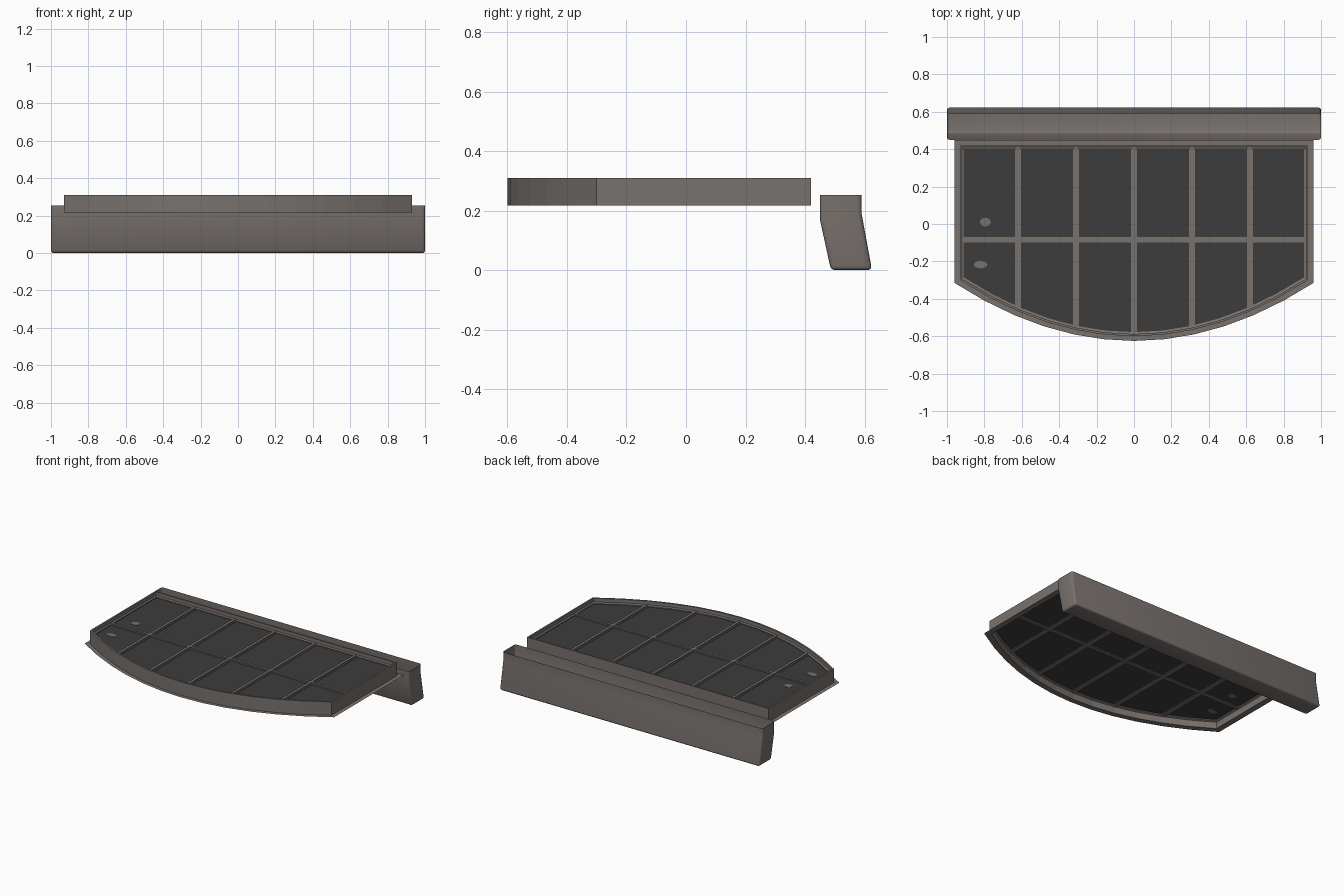
import bpy, bmesh, math

if "Cube" in bpy.data.objects:
    bpy.data.objects.remove(bpy.data.objects["Cube"])


def material(name, rgb):
    m = bpy.data.materials.new(name)
    m.diffuse_color = (*rgb, 1)
    m.use_nodes = True
    m.node_tree.nodes["Principled BSDF"].inputs["Base Color"].default_value = m.diffuse_color
    return m


METAL = material("warm grey metal", (0.19, 0.168, 0.155))
GLASS = material("dark glass", (0.046, 0.046, 0.046))


def finish(name, bm, mat, recalc=True):
    if recalc:
        bmesh.ops.recalc_face_normals(bm, faces=bm.faces)
    me = bpy.data.meshes.new(name)
    bm.to_mesh(me)
    bm.free()
    me.materials.append(mat)
    ob = bpy.data.objects.new(name, me)
    bpy.context.collection.objects.link(ob)
    return ob


def bow(x, w, side, tip):
    """y of the curved front edge at x"""
    return tip + (side - tip) * (x / w) ** 2


def outline(w, back, side, tip, n=12):
    pts = [(w, back), (-w, back)]
    for i in range(n + 1):
        x = -w + 2 * w * i / n
        pts.append((x, bow(x, w, side, tip)))
    return pts


OUTER = (0.96, 0.45, -0.315, -0.625)
WALL = (0.93, 0.42, -0.30, -0.60)
INNER = (0.919, 0.411, -0.293, -0.588)
LEDGE = (0.91, 0.402, -0.285, -0.578)


def loft(name, rings, mat, closed=False):
    """Bridge successive outlines (shape, z) into a band"""
    bm = bmesh.new()
    loops = [[bm.verts.new((x, y, z)) for x, y in outline(*s)] for s, z in rings]
    pairs = list(zip(loops, loops[1:]))
    if closed:
        pairs.append((loops[-1], loops[0]))
    for a, b in pairs:
        for i in range(len(a)):
            j = (i + 1) % len(a)
            bm.faces.new((a[i], a[j], b[j], b[i]))
    return finish(name, bm, mat)


def box(name, x0, x1, y0, y1, z0, z1, mat):
    bm = bmesh.new()
    bmesh.ops.create_cube(bm, size=1)
    for v in bm.verts:
        v.co = ((x0 + x1) / 2 + v.co.x * (x1 - x0),
                (y0 + y1) / 2 + v.co.y * (y1 - y0),
                (z0 + z1) / 2 + v.co.z * (z1 - z0))
    return finish(name, bm, mat)


# Flat flange, upright rim and the ledge that holds the glass
loft("flange", [(OUTER, 0.217), (WALL, 0.217)], METAL)
loft("rim", [(WALL, 0.217), (WALL, 0.31), (INNER, 0.31), (INNER, 0.217)], METAL, True)
loft("glass_ledge", [(INNER, 0.262), (INNER, 0.285), (LEDGE, 0.280), (LEDGE, 0.267)], METAL, True)

# Glass sheet
bm = bmesh.new()
bm.faces.new([bm.verts.new((x, y, 0.274)) for x, y in outline(*INNER)])
finish("glass", bm, GLASS)

# Glazing bars: wide low base with a narrow raised ridge
for i in range(-2, 3):
    x = i * 0.31
    front = bow(abs(x) + 0.015, INNER[0], INNER[2], INNER[3])
    for part, h, z in (("base", 0.017, 0.005), ("ridge", 0.009, 0.012)):
        box(f"upright_bar_{part}", x - h, x + h, front, 0.411, 0.274 - z, 0.274 + z, METAL)
for part, h, z in (("base", 0.015, 0.005), ("ridge", 0.008, 0.012)):
    box(f"cross_bar_{part}", -0.919, 0.919, -0.085 - h, -0.085 + h, 0.274 - z, 0.274 + z, METAL)

# Small marks showing through the glass
for x, y, rx, ry in ((-0.795, 0.01, 0.03, 0.024), (-0.82, -0.217, 0.037, 0.021)):
    bm = bmesh.new()
    bmesh.ops.create_cone(bm, cap_ends=True, segments=8, radius1=1, radius2=1, depth=0.004)
    for v in bm.verts:
        v.co = (x + v.co.x * rx, y + v.co.y * ry, 0.274 + v.co.z)
    finish("glass_mark", bm, METAL)

# Rear beam: open-topped trough with rounded bottom and corners
profile = [(0.45, 0.253), (0.45, 0.17), (0.487, 0), (0.625, 0), (0.59, 0.19), (0.59, 0.253)]
bm = bmesh.new()
left, right = [[bm.verts.new((x, y, z)) for y, z in profile] for x in (-1, 1)]
for i in range(len(profile) - 1):
    bm.faces.new((left[i], left[i + 1], right[i + 1], right[i]))
bm.faces.new(left[::-1])
bm.faces.new(right)
bmesh.ops.recalc_face_normals(bm, faces=bm.faces)
sharp = [e for e in bm.edges if not e.is_boundary and e.calc_face_angle() > math.radians(40)]
bmesh.ops.bevel(bm, geom=sharp, offset=0.014, segments=3, profile=0.5, affect='EDGES')
beam = finish("rear_beam", bm, METAL)
# centre the whole depth on y = 0 is already given by flange tip and beam back
bpy.context.view_layer.objects.active = beam
beam.select_set(True)
bpy.ops.object.shade_smooth_by_angle(angle=math.radians(35))
